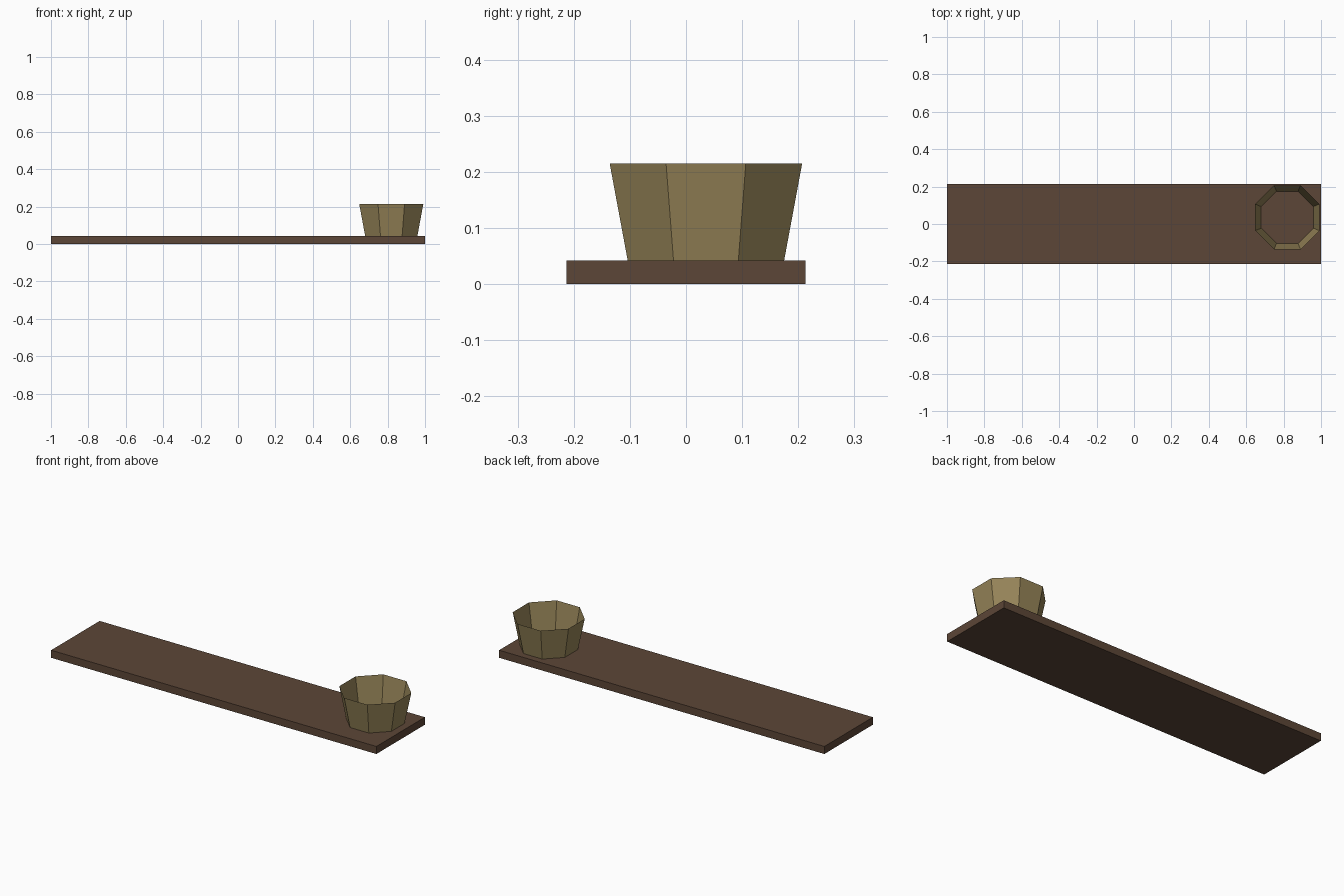
import bpy, bmesh, math
from mathutils import Matrix

if "Cube" in bpy.data.objects:
    bpy.data.objects.remove(bpy.data.objects["Cube"])


def material(name, color):
    m = bpy.data.materials.new(name)
    m.diffuse_color = (*color, 1)
    m.use_nodes = True
    m.node_tree.nodes["Principled BSDF"].inputs["Base Color"].default_value = m.diffuse_color
    return m


def add_object(name, bm, mat):
    mesh = bpy.data.meshes.new(name)
    bm.to_mesh(mesh)
    bm.free()
    mesh.materials.append(mat)
    obj = bpy.data.objects.new(name, mesh)
    bpy.context.collection.objects.link(obj)
    return obj


dark_wood = material("dark wood", (0.107, 0.061, 0.038))
olive_clay = material("olive clay", (0.305, 0.231, 0.098))

# Long flat shelf board
bm = bmesh.new()
bmesh.ops.create_cube(bm, size=1)
bmesh.ops.scale(bm, vec=(2, 0.426, 0.042), verts=bm.verts)
bmesh.ops.translate(bm, vec=(0, 0, 0.021), verts=bm.verts)
add_object("shelf_board", bm, dark_wood)

# Open eight-sided bowl, sunk through the board, flat side to the front
base, top = 0.0005, 0.215
flat = math.cos(math.pi / 8)
bm = bmesh.new()
bmesh.ops.create_cone(bm, cap_ends=True, segments=8, radius1=0.1317 / flat,
                      radius2=0.1715 / flat, depth=top - base)
bmesh.ops.rotate(bm, cent=(0, 0, 0), verts=bm.verts,
                 matrix=Matrix.Rotation(math.pi / 8, 3, 'Z'))
bmesh.ops.translate(bm, vec=(0.8195, 0.0355, (top + base) / 2), verts=bm.verts)
rim = [f for f in bm.faces if f.normal.z > 0.9]
bmesh.ops.delete(bm, geom=rim, context='FACES_ONLY')
add_object("bowl", bm, olive_clay)
